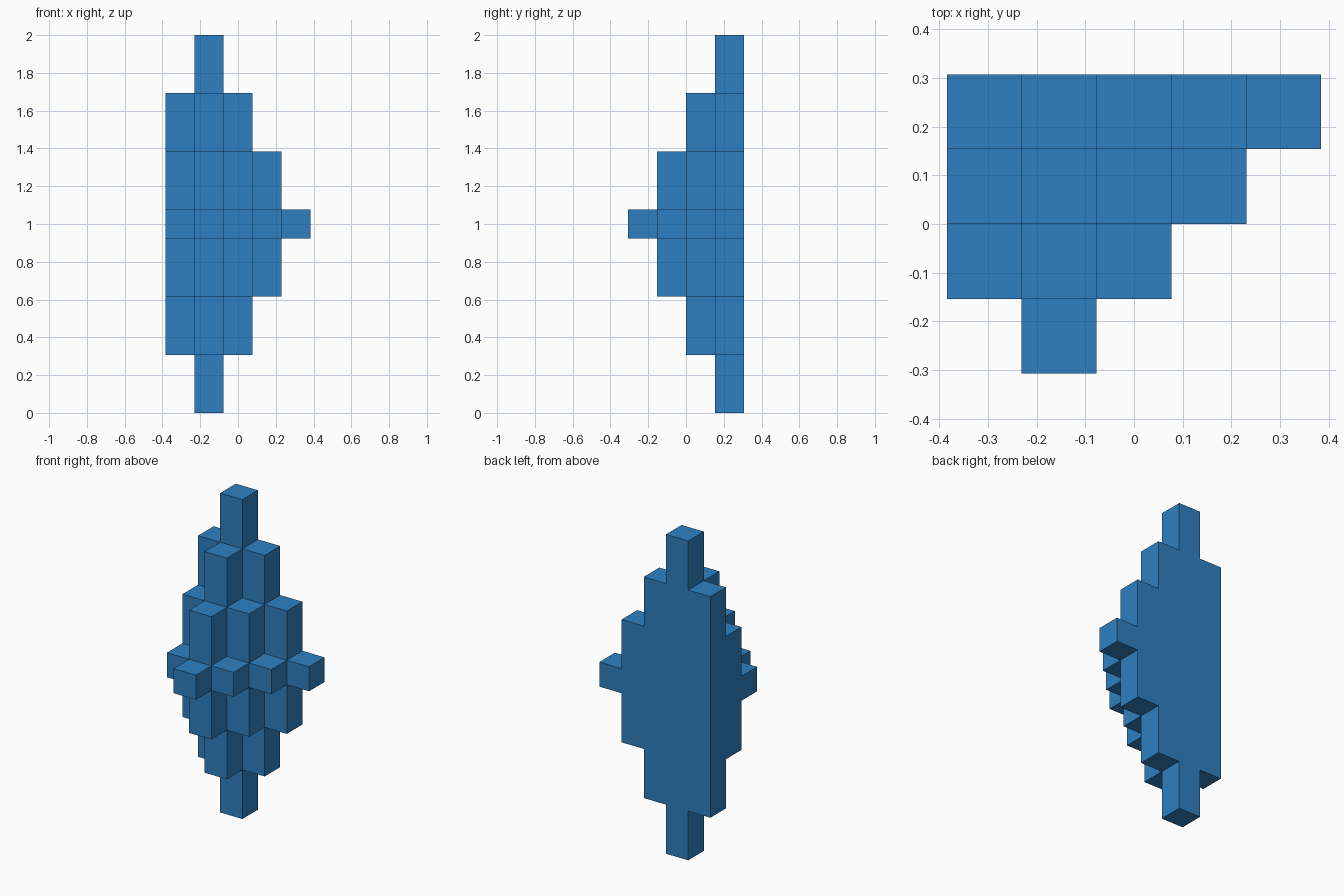
import bpy, bmesh, math
from mathutils import Vector

if "Cube" in bpy.data.objects:
    bpy.data.objects.remove(bpy.data.objects["Cube"], do_unlink=True)

U = 2 / 13                                  # side of one block
LEVELS = [0, 2, 4, 6, 7, 9, 11, 13]         # layer boundaries in blocks
REACH = [0, 1, 2, 3, 2, 1, 0]               # diamond radius of each layer

blue = bpy.data.materials.new("blue")
blue.use_nodes = True
colour = (0.028, 0.216, 0.533, 1)
blue.diffuse_color = colour
blue.node_tree.nodes["Principled BSDF"].inputs["Base Color"].default_value = colour

# Blocks of the stepped diamond: cut flat at the back and one block left of its axis
solid = {(i, j, k) for k, r in enumerate(REACH)
         for i in range(-1, 4) for j in range(4) if abs(i) + j <= r}


def corner(i, j, k):
    return Vector(((i - 1.5) * U, (2 - j) * U, LEVELS[k] * U))


# Outer shell: one face wherever a block has no neighbour
bm = bmesh.new()
for cell in solid:
    for axis in range(3):
        for side in (0, 1):
            near = list(cell)
            near[axis] += 2 * side - 1
            if tuple(near) in solid:
                continue
            a, b = [n for n in range(3) if n != axis]
            verts = []
            for da, db in ((0, 0), (1, 0), (1, 1), (0, 1)):
                p = list(cell)
                p[axis] += side
                p[a] += da
                p[b] += db
                verts.append(bm.verts.new(corner(*p)))
            bm.faces.new(verts)

# Weld the shell and merge flat areas into single faces
bmesh.ops.remove_doubles(bm, verts=bm.verts, dist=1e-4)
bmesh.ops.recalc_face_normals(bm, faces=bm.faces)
bmesh.ops.dissolve_limit(bm, angle_limit=math.radians(1),
                         verts=bm.verts, edges=bm.edges)

mesh = bpy.data.meshes.new("stepped_diamond")
bm.to_mesh(mesh)
bm.free()
mesh.materials.append(blue)
bpy.context.collection.objects.link(bpy.data.objects.new("stepped_diamond", mesh))
